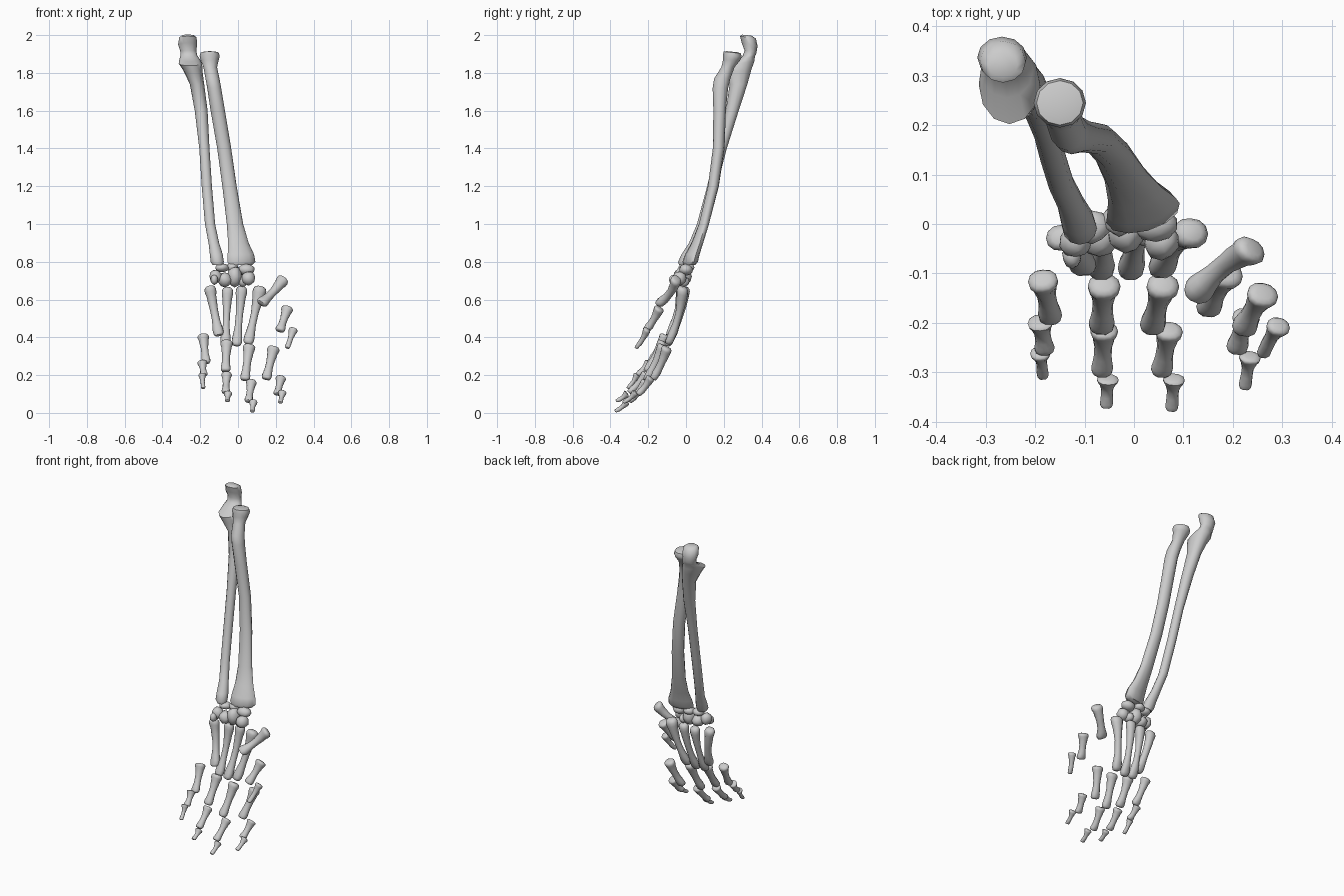
import bpy, bmesh, math, random
from mathutils import Vector

random.seed(4)
SIDES = 12


def finish(name, bm):
    bmesh.ops.recalc_face_normals(bm, faces=bm.faces)
    me = bpy.data.meshes.new(name)
    bm.to_mesh(me)
    bm.free()
    ob = bpy.data.objects.new(name, me)
    bpy.context.collection.objects.link(ob)
    bpy.context.view_layer.objects.active = ob
    ob.select_set(True)
    bpy.ops.object.shade_smooth_by_angle(angle=math.radians(50))
    ob.select_set(False)
    return ob


def loft(name, loops):
    """Skin a list of closed loops of points and cap both ends."""
    bm = bmesh.new()
    rings = [[bm.verts.new(p) for p in lp] for lp in loops]
    for a, b in zip(rings, rings[1:]):
        for i in range(SIDES):
            j = (i + 1) % SIDES
            bm.faces.new((a[i], a[j], b[j], b[i]))
    bm.faces.new(rings[0])
    bm.faces.new(rings[-1])
    return finish(name, bm)


def long_bone(name, rings):
    """Rings are z, x, y, half width, half depth, turn in degrees, slope to the back."""
    loops = []
    for z, x, y, rx, ry, turn, slope in rings:
        c, s = math.cos(math.radians(turn)), math.sin(math.radians(turn))
        lp = []
        for i in range(SIDES):
            t = math.tau * i / SIDES
            u, v = rx * math.cos(t), ry * math.sin(t)
            lp.append((x + u * c - v * s, y + u * s + v * c, z + slope * v))
        loops.append(lp)
    return loft(name, loops)


def small_bone(name, a, b, base, shaft, head, bow=0.006):
    """Flared base, thin bowed shaft and two-lobed head from a to b."""
    a, b = Vector(a), Vector(b)
    d = (b - a).normalized()
    u = Vector((1, 0, 0))
    u = (u - d * u.dot(d)).normalized()
    v = d.cross(u)
    if v.y < 0:
        v = -v
    prof = [(-.01, .5 * base), (.01, .84 * base), (.05, base), (.11, .98 * base),
            (.19, .82 * base), (.3, (shaft * 2 + base) / 3), (.45, shaft), (.65, shaft),
            (.78, (shaft + head) / 2), (.87, head), (.94, .98 * head),
            (.985, .8 * head), (1, .45 * head)]
    loops = []
    for t, r in prof:
        c = a.lerp(b, t) + v * bow * math.sin(math.pi * t)
        lobe = .22 if t > .82 else .1 if t < .15 else 0
        lp = []
        for i in range(SIDES):
            q = math.tau * i / SIDES
            k = r * (1 - lobe * abs(math.sin(q)) ** 6)
            lp.append(c + u * k * math.cos(q) + v * k * .95 * math.sin(q))
        loops.append(lp)
    return loft(name, loops)


# Forearm bones
long_bone("ulna", [
    (2.0, -.265, .322, .03, .024, 0, -.1), (1.988, -.265, .328, .046, .042, 0, -.15),
    (1.95, -.267, .337, .05, .042, 0, -.2), (1.915, -.263, .342, .043, .032, 0, -.1),
    (1.893, -.26, .335, .044, .036, 0, .15), (1.875, -.257, .31, .053, .055, 0, .25),
    (1.85, -.252, .282, .062, .08, 0, .15), (1.81, -.238, .278, .05, .068, 0, .1),
    (1.74, -.217, .278, .038, .047, 0, 0),
    (1.6, -.195, .245, .034, .034, 0, 0), (1.4, -.178, .188, .027, .028, 0, 0),
    (1.2, -.165, .138, .027, .026, 0, 0), (1.0, -.148, .083, .027, .025, 0, 0),
    (.9, -.128, .042, .028, .026, 0, 0), (.84, -.115, .01, .034, .033, 0, 0),
    (.8, -.11, -.008, .035, .034, 0, 0), (.782, -.107, -.01, .027, .026, 0, 0)])
long_bone("radius", [
    (1.912, -.15, .245, .03, .028, 0, -.1), (1.908, -.15, .245, .047, .045, 0, -.1),
    (1.89, -.15, .245, .053, .05, 0, -.1), (1.868, -.15, .242, .048, .046, 0, 0),
    (1.83, -.147, .222, .036, .035, 0, 0),
    (1.77, -.135, .192, .037, .043, 0, 0), (1.72, -.126, .182, .037, .041, 0, 0),
    (1.6, -.107, .178, .038, .033, 0, 0), (1.4, -.073, .173, .037, .031, 0, 0),
    (1.2, -.045, .145, .038, .029, 5, 0), (1.0, -.016, .095, .044, .027, 10, 0),
    (.9, .002, .06, .056, .029, 14, 0), (.84, .015, .034, .072, .035, 15, 0),
    (.8, .018, .022, .077, .037, 15, 0), (.782, .014, .018, .064, .027, 15, 0)])

# Wrist bones
wrist = [((-.085, -.005, .768), (.036, .034, .023)), ((-.118, -.035, .722), (.033, .034, .036)),
         ((-.125, -.066, .705), (.02, .024, .028)), ((-.07, -.025, .705), (.038, .042, .038)),
         ((-.018, -.015, .722), (.038, .045, .054)), ((.045, .0, .758), (.046, .036, .03)),
         ((.056, -.035, .712), (.036, .038, .038)), ((-.03, .01, .77), (.034, .034, .024)),
         ((.025, -.015, .695), (.024, .032, .03))]
for n, (c, s) in enumerate(wrist):
    bm = bmesh.new()
    bmesh.ops.create_icosphere(bm, subdivisions=2, radius=1)
    for w in bm.verts:
        k = random.uniform(.93, 1.08)
        w.co = Vector([c[i] + s[i] * k * w.co[i] for i in range(3)])
    finish(f"wrist_bone_{n + 1}", bm)

# Palm bones
palm = [((.242, -.05, .71), (.12, -.145, .578), .034, .022, .031),
        ((.118, -.017, .665), (.052, -.095, .365), .036, .02, .028),
        ((.02, -.002, .665), (-.008, -.1, .355), .03, .019, .027),
        ((-.055, -.007, .66), (-.067, -.1, .36), .03, .018, .027),
        ((-.15, -.027, .668), (-.1, -.09, .408), .031, .021, .028)]
for n, (a, b, *r) in enumerate(palm):
    small_bone(f"palm_bone_{n + 1}", a, b, *r, bow=.016)

# Finger bones, thumb first; each pair is one segment
fingers = {
    "thumb": [((.263, -.14, .557), (.22, -.215, .433)), ((.294, -.205, .445), (.26, -.265, .343))],
    "index": [((.19, -.1, .347), (.148, -.175, .178)), ((.228, -.187, .188), (.207, -.255, .098)),
              ((.235, -.267, .11), (.224, -.332, .055))],
    "middle": [((.06, -.122, .358), (.036, -.212, .173)), ((.072, -.213, .168), (.055, -.302, .06)),
               ((.081, -.312, .06), (.076, -.376, .008))],
    "ring": [((-.06, -.122, .378), (-.066, -.212, .22)), ((-.06, -.212, .208), (-.065, -.302, .107)),
             ((-.053, -.312, .105), (-.056, -.37, .063))],
    "little": [((-.185, -.112, .412), (-.168, -.193, .263)), ((-.19, -.197, .27), (-.18, -.258, .2)),
               ((-.19, -.26, .205), (-.184, -.31, .13))]}
for finger, segs in fingers.items():
    sizes = [(.033, .021, .026), (.028, .018, .022), (.022, .012, .013)]
    if finger == "thumb":
        sizes = [(.032, .02, .026), (.024, .014, .014)]
    k = .92 if finger == "little" else 1
    for n, ((a, b), r) in enumerate(zip(segs, sizes)):
        small_bone(f"{finger}_bone_{n + 1}", a, b, *[q * k for q in r])
